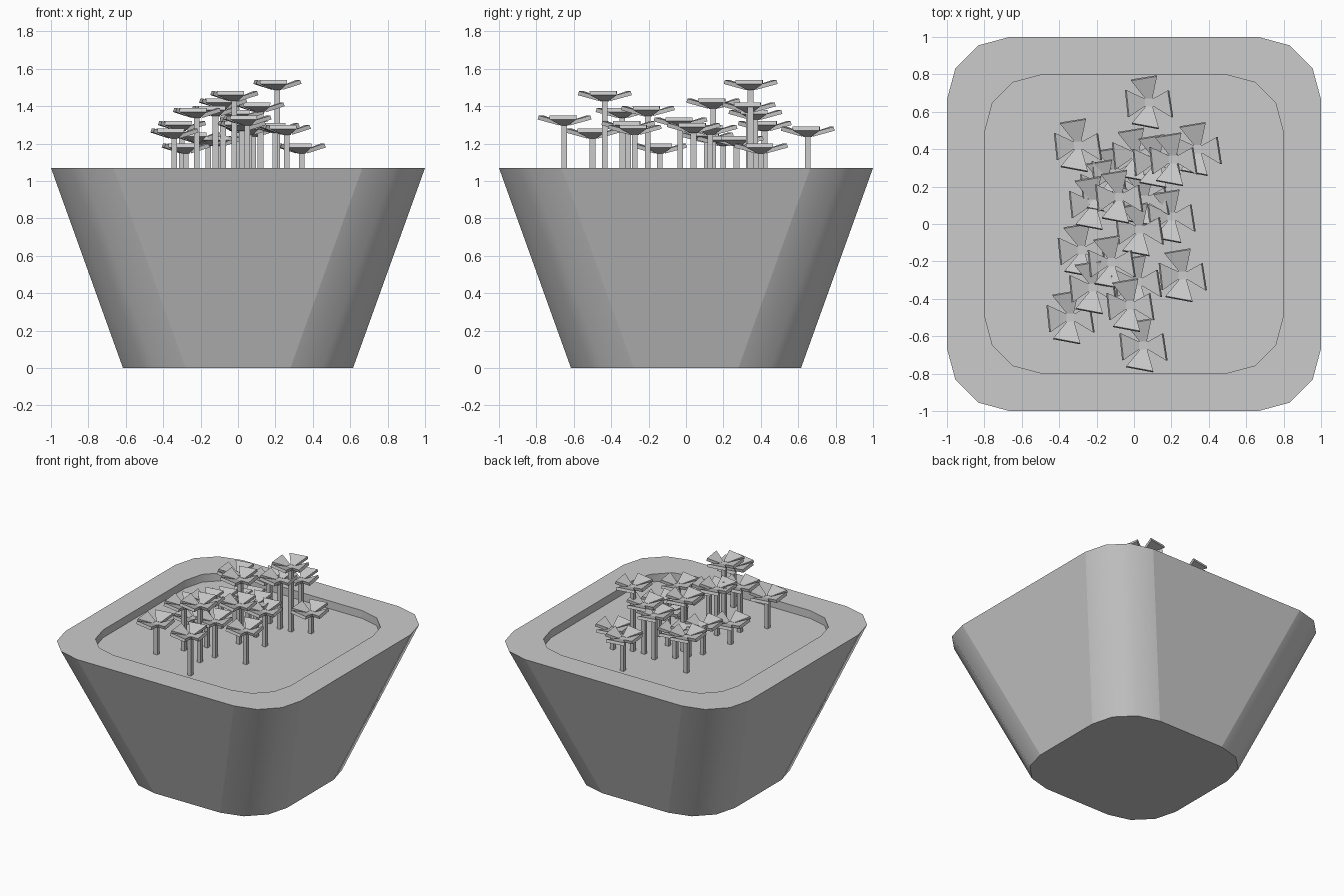
import bpy, bmesh, math
from mathutils import Vector

if "Cube" in bpy.data.objects:
    bpy.data.objects.remove(bpy.data.objects["Cube"])

SOIL = 1.01


def finish(bm, name):
    bmesh.ops.recalc_face_normals(bm, faces=bm.faces)
    me = bpy.data.meshes.new(name)
    bm.to_mesh(me)
    bm.free()
    ob = bpy.data.objects.new(name, me)
    bpy.context.collection.objects.link(ob)
    return ob


def ring(bm, half, r, z):
    """Rounded square with three segments per corner."""
    vs = []
    for q in range(4):
        a0 = q * math.pi / 2
        c = half - r
        cx = c if q in (0, 3) else -c
        cy = c if q in (0, 1) else -c
        for i in range(4):
            a = a0 + i * math.pi / 6
            vs.append(bm.verts.new((cx + r * math.cos(a), cy + r * math.sin(a), z)))
    return vs


# Planter: tapered outside, flat rim, shallow recess with soil
bm = bmesh.new()
rings = [ring(bm, 0.615, 0.335, 0), ring(bm, 1.0, 0.335, 1.07),
         ring(bm, 0.797, 0.30, 1.07), ring(bm, 0.797, 0.30, SOIL)]
for k, (a, b) in enumerate(zip(rings, rings[1:])):
    for i in range(16):
        j = (i + 1) % 16
        f = bm.faces.new((a[i], a[j], b[j], b[i]))
        f.smooth = k != 1 and i % 4 != 3      # only corners are smooth
bm.faces.new(rings[0][::-1])
bm.faces.new(rings[-1])
for e in bm.edges:
    e.smooth = all(f.smooth for f in e.link_faces)
finish(bm, "planter")

# Outer petal edges (two corners each) and their inner ends, about the stem
PETALS = [((0.043, 0.139), (-0.096, 0.116), (-0.02, 0.022), (0.018, 0.022)),
          ((-0.121, 0.066), (-0.106, -0.078), (-0.022, -0.02), (-0.022, 0.02)),
          ((-0.091, -0.110), (0.053, -0.137), (0.02, -0.022), (-0.018, -0.022)),
          ((0.122, -0.080), (0.100, 0.064), (0.022, 0.02), (0.022, -0.02))]


def flower(name, x, y, top):
    bm = bmesh.new()
    base = Vector((x, y, top))
    # Petals: tilted tapered plates
    for p in PETALS:
        pts = [Vector((*p[0], 0)), Vector((*p[1], 0)),
               Vector((*p[2], -0.032)), Vector((*p[3], -0.032))]
        n = (pts[1] - pts[0]).cross(pts[2] - pts[0]).normalized()
        up = [bm.verts.new(base + v) for v in pts]
        lo = [bm.verts.new(base + v - n * 0.022) for v in pts]
        bm.faces.new(up)
        bm.faces.new(lo[::-1])
        for i in range(4):
            j = (i + 1) % 4
            bm.faces.new((up[i], lo[i], lo[j], up[j]))
    # Square stem, its top forms the flower centre
    zt = top - 0.034
    s = bmesh.ops.create_cube(bm, size=1)["verts"]
    for v in s:
        v.co = Vector((x + v.co.x * 0.03, y + v.co.y * 0.03,
                       zt if v.co.z > 0 else SOIL))
    # Thin centre disc joining the petals
    c = bmesh.ops.create_cube(bm, size=1)["verts"]
    for v in c:
        v.co = Vector((x + v.co.x * 0.046, y + v.co.y * 0.046, zt - 0.01 + v.co.z * 0.02))
    finish(bm, name)


# Flowers: x, y, petal tip height
FLOWERS = [(0.08, 0.65, 1.29), (-0.30, 0.42, 1.32), (0.34, 0.40, 1.20),
           (0.21, 0.345, 1.54), (0.01, 0.37, 1.38), (0.12, 0.335, 1.42),
           (-0.22, 0.11, 1.26), (-0.08, 0.145, 1.44), (0.20, 0.04, 1.31),
           (0.03, -0.03, 1.34), (-0.28, -0.14, 1.20), (-0.12, -0.205, 1.40),
           (0.26, -0.275, 1.30), (-0.22, -0.34, 1.39), (-0.02, -0.435, 1.48),
           (-0.34, -0.50, 1.28), (0.05, -0.65, 1.35), (0.02, -0.31, 1.32),
           (-0.16, 0.20, 1.24), (0.06, 0.13, 1.30), (-0.10, 0.27, 1.24)]
for i, f in enumerate(FLOWERS):
    flower(f"flower_{i + 1}", *f)
